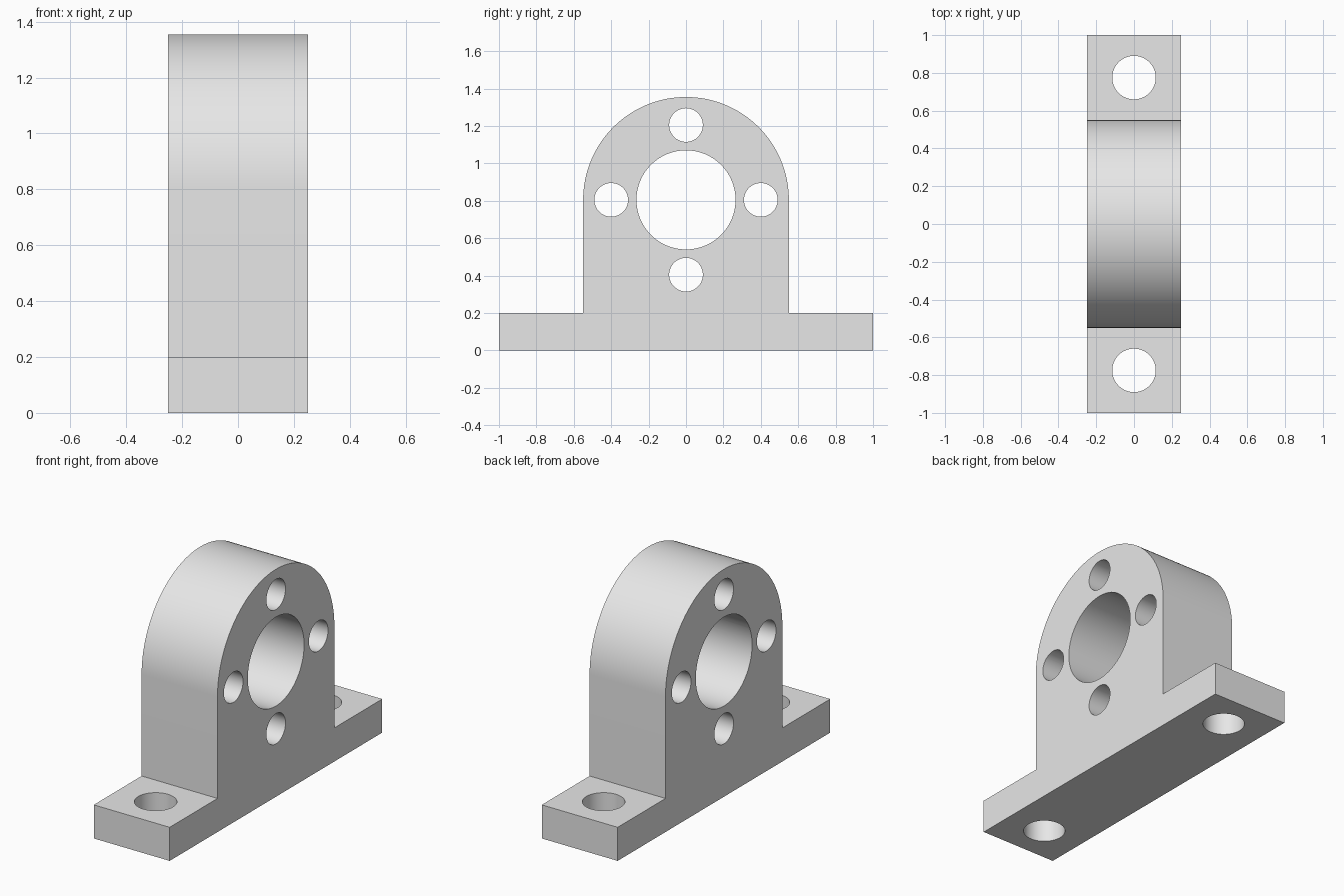
import bpy
import bmesh
from math import cos, sin, pi, radians
from mathutils import Matrix

cube = bpy.data.objects.get("Cube")
if cube:
    bpy.data.objects.remove(cube, do_unlink=True)

HALF_WIDTH = 0.25
BASE_TOP = 0.2
AXIS_Z = 0.805
ARCH_RADIUS = 0.55
ARCH_STEPS = 64

grey = bpy.data.materials.new("light_grey")
grey.use_nodes = True
colour = (0.8, 0.8, 0.8, 1)
grey.diffuse_color = colour
grey.node_tree.nodes["Principled BSDF"].inputs["Base Color"].default_value = colour


def add_object(name, bm):
    bmesh.ops.recalc_face_normals(bm, faces=bm.faces[:])
    mesh = bpy.data.meshes.new(name)
    bm.to_mesh(mesh)
    bm.free()
    mesh.materials.append(grey)
    obj = bpy.data.objects.new(name, mesh)
    bpy.context.collection.objects.link(obj)
    return obj


# Bracket: foot and arched upright as one side profile, extruded along x
arch = [(ARCH_RADIUS * cos(a), AXIS_Z + ARCH_RADIUS * sin(a))
        for a in (pi * i / ARCH_STEPS for i in range(ARCH_STEPS + 1))]
profile = [(-1, 0), (1, 0), (1, BASE_TOP), (ARCH_RADIUS, BASE_TOP), *arch,
           (-ARCH_RADIUS, BASE_TOP), (-1, BASE_TOP)]
bm = bmesh.new()
side = bm.faces.new([bm.verts.new((-HALF_WIDTH, y, z)) for y, z in profile])
extruded = bmesh.ops.extrude_face_region(bm, geom=[side], use_keep_orig=True)
moved = [v for v in extruded["geom"] if isinstance(v, bmesh.types.BMVert)]
bmesh.ops.translate(bm, verts=moved, vec=(2 * HALF_WIDTH, 0, 0))
bracket = add_object("bearing_bracket", bm)

# Holes: centre bore, four holes around it, and two mounting holes in the foot
along_x = Matrix.Rotation(pi / 2, 4, "Y")
upright = Matrix.Identity(4)
holes = [("centre_bore", (0, 0, AXIS_Z), 0.265, along_x)]
for i in range(4):
    a = i * pi / 2
    holes.append(("face_hole", (0, 0.4 * cos(a), AXIS_Z + 0.4 * sin(a)), 0.09, along_x))
for sign in (-1, 1):
    holes.append(("mounting_hole", (0, 0.775 * sign, BASE_TOP / 2), 0.115, upright))

bpy.context.view_layer.objects.active = bracket
for name, centre, radius, turn in holes:
    bm = bmesh.new()
    bmesh.ops.create_cone(bm, cap_ends=True, segments=64, radius1=radius,
                          radius2=radius, depth=0.8,
                          matrix=Matrix.Translation(centre) @ turn)
    cutter = add_object(name + "_cutter", bm)
    cutter.hide_render = True
    cut = bracket.modifiers.new(name, "BOOLEAN")
    cut.operation = "DIFFERENCE"
    cut.solver = "EXACT"
    cut.object = cutter
    bpy.ops.object.modifier_apply(modifier=cut.name)
    bpy.data.objects.remove(cutter, do_unlink=True)

# Smooth curved walls, crisp rims
bpy.ops.object.select_all(action="DESELECT")
bracket.select_set(True)
bpy.ops.object.shade_smooth_by_angle(angle=radians(30))
